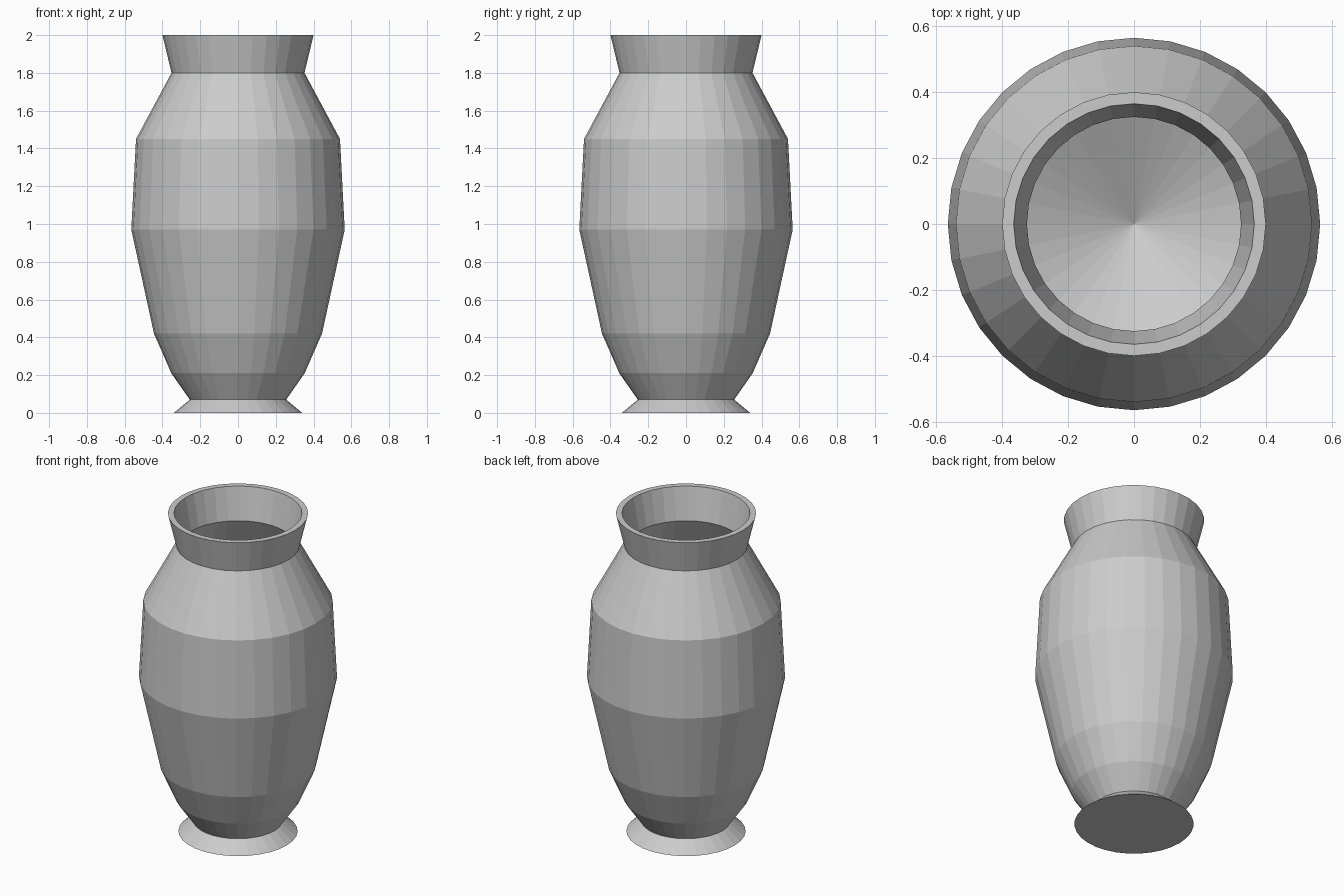
import bpy, bmesh, math

if "Cube" in bpy.data.objects:
    bpy.data.objects.remove(bpy.data.objects["Cube"])

SIDES = 32

# Vase cross-section (radius, z): underside centre, up the outside, down the inside
profile = [
    (0, 0), (0.34, 0), (0.255, 0.07),                       # foot
    (0.353, 0.21), (0.445, 0.42), (0.565, 0.97),            # lower body
    (0.54, 1.45), (0.352, 1.80), (0.40, 2.0),               # shoulder, neck, lip
    (0.365, 2.0), (0.325, 1.80), (0.505, 1.44),             # inside of neck
    (0.53, 0.97), (0.41, 0.43), (0.33, 0.24), (0, 0.07),    # inside of body
]


def lathe(name, points, sides):
    """Spin a profile around z into a closed, flat-shaded mesh."""
    bm = bmesh.new()
    verts = [bm.verts.new((r, 0, z)) for r, z in points]
    edges = [bm.edges.new(pair) for pair in zip(verts, verts[1:])]
    bmesh.ops.spin(bm, geom=verts + edges, axis=(0, 0, 1), cent=(0, 0, 0),
                   angle=math.tau, steps=sides, use_merge=True)
    bmesh.ops.remove_doubles(bm, verts=bm.verts, dist=1e-4)
    bmesh.ops.recalc_face_normals(bm, faces=bm.faces)
    mesh = bpy.data.meshes.new(name)
    bm.to_mesh(mesh)
    bm.free()
    obj = bpy.data.objects.new(name, mesh)
    bpy.context.collection.objects.link(obj)
    return obj


lathe("vase", profile, SIDES)
